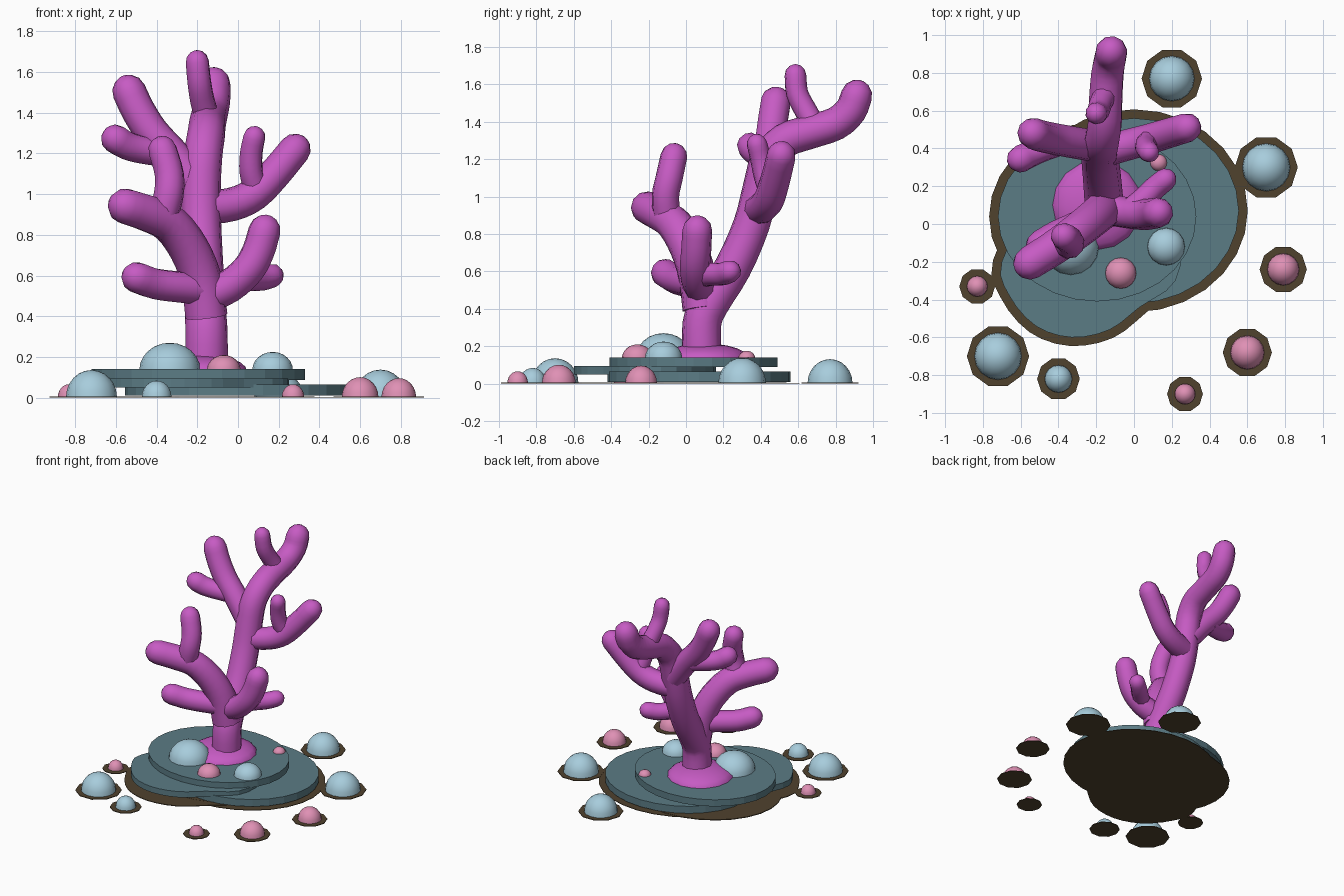
import bpy, bmesh, math
from mathutils import Vector, Matrix

cube = bpy.data.objects.get("Cube")
if cube:
    bpy.data.objects.remove(cube, do_unlink=True)


def material(name, rgb):
    m = bpy.data.materials.new(name)
    m.use_nodes = True
    m.diffuse_color = (*rgb, 1)
    m.node_tree.nodes["Principled BSDF"].inputs["Base Color"].default_value = (*rgb, 1)
    return m


CORAL = material("coral magenta", (0.57, 0.105, 0.55))
BLUE = material("pale blue", (0.39, 0.61, 0.72))
PINK = material("soft pink", (0.74, 0.28, 0.46))
ROCK = material("slate teal", (0.105, 0.2, 0.235))
SAND = material("dark brown", (0.08, 0.054, 0.027))


def finish(bm, name, mat, smooth=False):
    bmesh.ops.recalc_face_normals(bm, faces=bm.faces)
    me = bpy.data.meshes.new(name)
    bm.to_mesh(me)
    bm.free()
    me.materials.append(mat)
    ob = bpy.data.objects.new(name, me)
    bpy.context.collection.objects.link(ob)
    if smooth:
        bpy.ops.object.select_all(action="DESELECT")
        ob.select_set(True)
        bpy.context.view_layer.objects.active = ob
        bpy.ops.object.shade_smooth_by_angle(angle=math.radians(60))
    return ob


def ellipse(x, y, rx, ry, n):
    return [(x + rx * math.cos(math.tau * i / n), y + ry * math.sin(math.tau * i / n))
            for i in range(n)]


def slab(name, outline, z0, z1, mat):
    """Extrude a closed outline between two heights."""
    bm = bmesh.new()
    face = bm.faces.new([bm.verts.new((x, y, z0)) for x, y in outline])
    top = bmesh.ops.extrude_face_region(bm, geom=[face])["geom"]
    bmesh.ops.translate(bm, vec=(0, 0, z1 - z0),
                        verts=[v for v in top if isinstance(v, bmesh.types.BMVert)])
    return finish(bm, name, mat)


def dome(name, x, y, z, r, h, mat):
    """Half sphere resting on height z."""
    bm = bmesh.new()
    bmesh.ops.create_uvsphere(bm, u_segments=16, v_segments=12, radius=1)
    bmesh.ops.bisect_plane(bm, geom=bm.verts[:] + bm.edges[:] + bm.faces[:], dist=1e-4,
                           plane_co=(0, 0, 0), plane_no=(0, 0, 1), clear_inner=True)
    bmesh.ops.holes_fill(bm, edges=[e for e in bm.edges if e.is_boundary], sides=0)
    bmesh.ops.transform(bm, verts=bm.verts,
                        matrix=Matrix.Translation((x, y, z)) @ Matrix.Diagonal((r, r, h, 1)))
    return finish(bm, name, mat, True)


def spline(pts, steps, closed=False):
    """Smooth curve through the points (Catmull-Rom)."""
    p = [Vector(q) for q in pts]
    p = [p[-1]] + p + p[:2] if closed else [2 * p[0] - p[1]] + p + [2 * p[-1] - p[-2]]
    out = []
    for a, b, c, d in zip(p, p[1:], p[2:], p[3:]):
        for s in range(steps):
            t = s / steps
            out.append(0.5 * (2 * b + (c - a) * t + (2 * a - 5 * b + 4 * c - d) * t ** 2
                              + (3 * b - a - 3 * c + d) * t ** 3))
    return out if closed else out + [p[-2]]


def branch(name, pts, r0, r1, sides=10):
    """Tapering tube with a rounded tip."""
    path = spline(pts, 3)
    n = len(path)
    rings = [(p, r0 + (r1 - r0) * i / (n - 1)) for i, p in enumerate(path)]
    end = (path[-1] - path[-2]).normalized()
    for a in (30, 58, 80):
        t = math.radians(a)
        rings.append((path[-1] + end * r1 * math.sin(t), r1 * math.cos(t)))
    bm = bmesh.new()
    loops = []
    axis, side = None, None
    for i, (p, r) in enumerate(rings):
        new = end if i >= n - 1 else (rings[i + 1][0] - rings[max(i - 1, 0)][0]).normalized()
        if side is None:
            side = new.orthogonal().normalized()
        else:
            side = axis.rotation_difference(new) @ side
        axis = new
        up = axis.cross(side)
        loops.append([bm.verts.new(p + r * (side * math.cos(math.tau * k / sides)
                                            + up * math.sin(math.tau * k / sides)))
                      for k in range(sides)])
    for a, b in zip(loops, loops[1:]):
        for k in range(sides):
            j = (k + 1) % sides
            bm.faces.new((a[k], a[j], b[j], b[k]))
    bm.faces.new(loops[0])
    bm.faces.new(loops[-1])
    return finish(bm, name, CORAL, True)


# Stacked rock plates, each with a wider flat sand patch underneath
front_outline = [tuple(v) for v in spline(
    [(-.70, -.2), (-.66, -.38), (-.52, -.54), (-.33, -.6), (-.13, -.56), (.03, -.44),
     (.22, -.3), (.22, -.05), (-.1, .15), (-.5, .1)], 3, closed=True)]


def widen(outline, d):
    c = sum((Vector(q) for q in outline), Vector((0, 0))) / len(outline)
    return [Vector(q) + (Vector(q) - c).normalized() * d for q in outline]


plates = [("lower_rock", ellipse(0, .07, .555, .49, 28), .01, .065),
          ("front_rock", front_outline, .05, .095),
          ("upper_rock", ellipse(-.195, .04, .525, .45, 28), .088, .14)]
for i, (name, outline, z0, z1) in enumerate(plates):
    slab(name, outline, z0, z1, ROCK)
    slab(name + "_sand", widen(outline, .047), 0, .004 + i * .001, SAND)

# Pebbles on the sea floor, each on its own sand patch
floor = [("back", .2, .77, .12, BLUE), ("left_back", .7, .3, .127, BLUE),
         ("left", .79, -.24, .085, PINK), ("left_front", .6, -.68, .09, PINK),
         ("front", .27, -.9, .055, PINK), ("front_small", -.4, -.82, .073, BLUE),
         ("right_front", -.72, -.7, .125, BLUE), ("right", -.83, -.33, .055, PINK)]
for name, x, y, r, mat in floor:
    dome(name + "_pebble", x, y, .004, r, r + .007, mat)
    slab(name + "_pebble_sand", ellipse(x, y, r + .04, r + .04, 10), 0, .005, SAND)

# Pebbles resting on the upper rock
for name, x, y, r, mat in [("large", -.335, -.12, .15, BLUE), ("medium", .17, -.12, .1, BLUE),
                           ("round", -.07, -.26, .083, PINK), ("tiny", .13, .325, .045, PINK)]:
    dome(name + "_rock_pebble", x, y, .135, r, r * .9, mat)

# Coral foot and branches
dome("coral_foot", -.195, .1, .13, .24, .085, CORAL)
branch("coral_trunk", [(-.155, .085, .12), (-.155, .085, .32), (-.16, .13, .43),
                       (-.17, .25, .62), (-.18, .35, .85), (-.18, .40, 1.05),
                       (-.17, .44, 1.2), (-.155, .53, 1.3), (-.15, .66, 1.345),
                       (-.14, .80, 1.39), (-.125, .88, 1.46), (-.12, .912, 1.54)], .107, .085)
branch("top_twig", [(-.15, .69, 1.37), (-.175, .64, 1.46), (-.19, .595, 1.55),
                    (-.2, .585, 1.65)], .062, .058)
branch("upper_right_branch", [(-.19, .41, 1.03), (-.31, .43, 1.18), (-.42, .45, 1.3),
                              (-.49, .465, 1.41), (-.535, .48, 1.505)], .085, .083)
branch("upper_right_twig", [(-.36, .44, 1.2), (-.48, .4, 1.22), (-.55, .37, 1.24),
                            (-.6, .345, 1.27)], .068, .073)
branch("upper_left_branch", [(-.18, .38, .93), (-.03, .42, .95), (.08, .45, 1.0),
                             (.18, .48, 1.1), (.28, .51, 1.22)], .085, .078)
branch("upper_left_twig", [(.09, .45, 1.02), (.065, .42, 1.11), (.065, .4, 1.2),
                           (.08, .38, 1.28)], .06, .055)
branch("lower_right_branch", [(-.155, .085, .4), (-.18, .06, .58), (-.24, .01, .73),
                              (-.33, -.06, .85), (-.43, -.13, .9), (-.55, -.205, .94)],
       .105, .09)
branch("lower_right_twig", [(-.37, -.1, .88), (-.34, -.11, 1.0), (-.338, -.09, 1.1),
                            (-.37, -.065, 1.215)], .075, .072)
branch("low_right_stub", [(-.16, .06, .53), (-.3, -.01, .545), (-.41, -.06, .56),
                          (-.495, -.11, .59)], .078, .078)
branch("lower_left_branch", [(-.15, .08, .5), (-.04, .06, .55), (.05, .05, .63),
                             (.1, .055, .72), (.13, .06, .82)], .085, .08)
branch("lower_left_twig", [(-.02, .07, .575), (.05, .13, .585), (.11, .19, .585),
                           (.165, .235, .6)], .065, .06)
